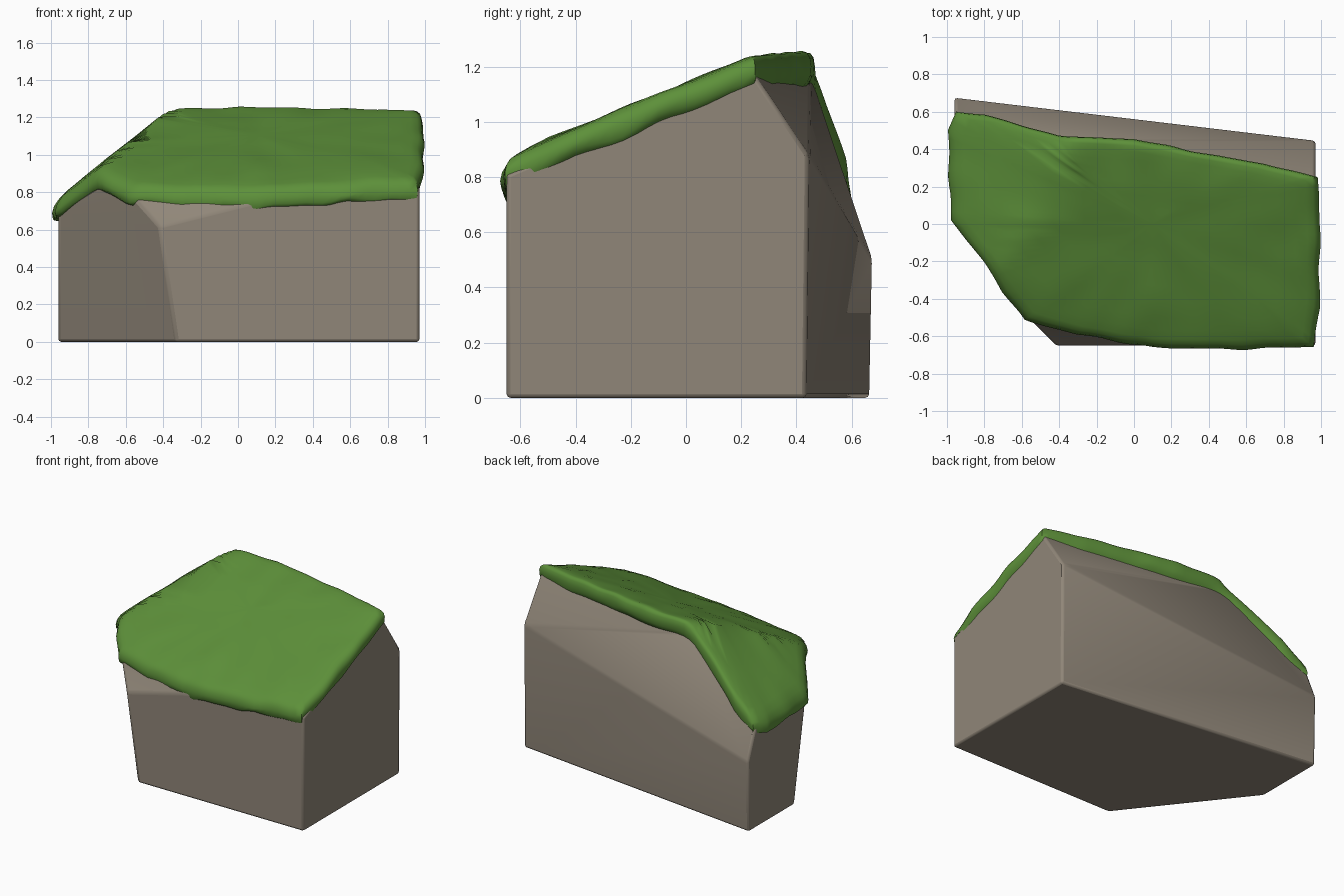
import bpy, bmesh, math
from mathutils import Vector, noise

cube = bpy.data.objects.get("Cube")
if cube:
    bpy.data.objects.remove(cube, do_unlink=True)


def material(name, rgb):
    mat = bpy.data.materials.new(name)
    mat.use_nodes = True
    mat.diffuse_color = (*rgb, 1)
    bsdf = mat.node_tree.nodes["Principled BSDF"]
    bsdf.inputs["Base Color"].default_value = (*rgb, 1)
    bsdf.inputs["Roughness"].default_value = 0.9
    return mat


def add_object(name, bm, mat):
    bmesh.ops.recalc_face_normals(bm, faces=bm.faces)
    mesh = bpy.data.meshes.new(name)
    bm.to_mesh(mesh)
    bm.free()
    mesh.materials.append(mat)
    obj = bpy.data.objects.new(name, mesh)
    bpy.context.collection.objects.link(obj)
    return obj


def smooth(obj, degrees):
    bpy.ops.object.select_all(action='DESELECT')
    obj.select_set(True)
    bpy.context.view_layer.objects.active = obj
    bpy.ops.object.shade_smooth_by_angle(angle=math.radians(degrees))


stone = material("warm grey stone", (0.28, 0.24, 0.19))
green = material("moss green", (0.11, 0.28, 0.042))

# Boulder: convex block with a slanted top, cut corner and sloping back
corners = [
    # base
    (-0.33, -0.65, 0), (0.97, -0.65, 0), (0.97, 0.435, 0),
    (-0.96, 0.665, 0), (-0.96, 0.155, 0),
    # front and cut corner
    (0.97, -0.65, 0.81), (0.1, -0.65, 0.75), (-0.42, -0.65, 0.62),
    (-0.57, -0.5, 0.79), (-0.7, -0.33, 0.85), (-0.96, 0.03, 0.69),
    # back crease
    (0.97, 0.445, 0.88), (-0.96, 0.675, 0.5),
    # top ridge
    (0.97, 0.1, 1.13), (0.97, 0.25, 1.17), (-0.35, 0.45, 1.17),
    (-0.96, 0.59, 0.71),
]
bm = bmesh.new()
for c in corners:
    bm.verts.new(c)
bmesh.ops.convex_hull(bm, input=bm.verts)
bmesh.ops.dissolve_limit(bm, angle_limit=math.radians(3),
                         verts=bm.verts, edges=bm.edges)
boulder = add_object("boulder", bm, stone)
bevel = boulder.modifiers.new("soft_edges", 'BEVEL')
bevel.width = 0.015
bevel.segments = 2
bevel.limit_method = 'ANGLE'
bevel.angle_limit = math.radians(12)
smooth(boulder, 35)


# Moss: a thick lumpy blanket following the slanted top
def ground(x, y):
    main = 0.8 + 0.41 * (y + 0.65) + 0.062 * (x - 0.97)
    left = 0.69 + 0.77 * (x + 0.96)
    return min(main, left, 1.18)


outline = [Vector(p) for p in [
    (0.98, 0.25), (0.7, 0.32), (0.4, 0.37), (0, 0.45), (-0.4, 0.47),
    (-0.6, 0.525), (-0.8, 0.585), (-0.95, 0.6), (-0.99, 0.5), (-0.98, 0.25),
    (-0.97, 0.02), (-0.8, -0.2), (-0.7, -0.36), (-0.58, -0.51),
    (-0.3, -0.59), (0.1, -0.66), (0.5, -0.665), (0.96, -0.655),
    (0.985, -0.45), (0.99, -0.1)]]

# Even spacing round the rim
rim = []
for a, b in zip(outline, outline[1:] + outline[:1]):
    steps = max(1, round((b - a).length / 0.045))
    rim += [a.lerp(b, i / steps) for i in range(steps)]

centre = Vector((0.1, 0.0))
# Each ring: scale from the centre, height above the stone
rings = [(0.93, -0.06), (0.98, -0.035), (1.0, -0.015), (1.005, 0.02),
         (0.995, 0.05), (0.97, 0.07), (0.93, 0.078), (0.86, 0.084),
         (0.76, 0.09), (0.64, 0.093), (0.5, 0.095), (0.34, 0.095),
         (0.17, 0.095)]

bm = bmesh.new()
loops = []
for scale, lift in rings:
    loop = []
    for p in rim:
        q = centre + (p - centre) * scale
        ragged = noise.noise(Vector((p.x * 6, p.y * 6, 3)))
        lump = noise.noise(Vector((q.x * 5, q.y * 5, 7)))
        edge = max(0.0, (scale - 0.9) * 10)
        q = q + (p - centre).normalized() * ragged * 0.012 * edge
        z = ground(q.x, q.y) + lift + 0.012 * lump
        if lift < 0:
            z += 0.025 * ragged
        loop.append(bm.verts.new((q.x, q.y, z)))
    loops.append(loop)

n = len(rim)
for lower, upper in zip(loops, loops[1:]):
    for i in range(n):
        j = (i + 1) % n
        bm.faces.new((lower[i], lower[j], upper[j], upper[i]))
top = bm.verts.new((*centre, ground(*centre) + 0.095))
for i in range(n):
    bm.faces.new((loops[-1][i], loops[-1][(i + 1) % n], top))
bm.faces.new(list(reversed(loops[0])))
moss = add_object("moss_cover", bm, green)
smooth(moss, 60)
